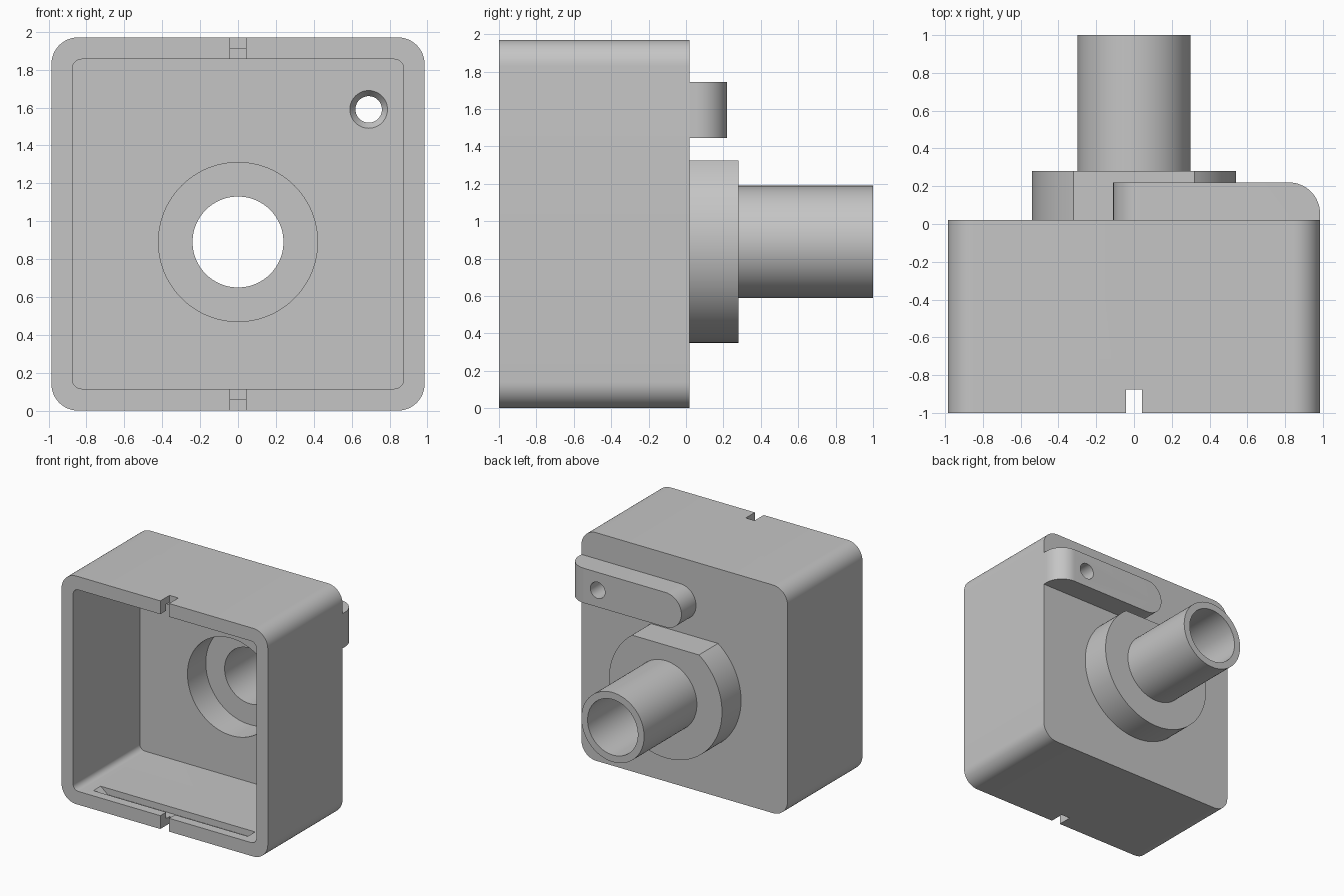
import bpy, bmesh
from math import cos, sin, pi, asin
from mathutils import Vector

if "Cube" in bpy.data.objects:
    bpy.data.objects.remove(bpy.data.objects["Cube"], do_unlink=True)

grey = bpy.data.materials.new("plain grey")
grey.use_nodes = True
GREY = (0.56, 0.56, 0.56, 1)
grey.diffuse_color = GREY
grey.node_tree.nodes["Principled BSDF"].inputs["Base Color"].default_value = GREY


def arc(cx, cy, r, a0, a1, n):
    return [(cx + r * cos(a0 + (a1 - a0) * i / n), cy + r * sin(a0 + (a1 - a0) * i / n))
            for i in range(n + 1)]


def circle(cx, cy, r, n=96):
    return arc(cx, cy, r, 0, 2 * pi, n)[:-1]


def rounded(x0, x1, y0, y1, r):
    q = pi / 2
    return (arc(x1 - r, y1 - r, r, 0, q, 12) + arc(x0 + r, y1 - r, r, q, 2 * q, 12)
            + arc(x0 + r, y0 + r, r, 2 * q, 3 * q, 12) + arc(x1 - r, y0 + r, r, 3 * q, 4 * q, 12))


def rect(x0, x1, y0, y1):
    return [(x0, y0), (x1, y0), (x1, y1), (x0, y1)]


def prism(name, pts, lo, hi, axis="y", scale=1.0):
    """Extrude a closed profile along an axis, optionally scaling the far end."""
    place = (lambda a, b, d: (a, d, b)) if axis == "y" else (lambda a, b, d: (a, b, d))
    mid = sum((Vector(p) for p in pts), Vector((0, 0))) / len(pts)
    far = [mid + (Vector(p) - mid) * scale for p in pts]
    bm = bmesh.new()
    v0 = [bm.verts.new(place(p[0], p[1], lo)) for p in pts]
    v1 = [bm.verts.new(place(p[0], p[1], hi)) for p in far]
    bm.faces.new(v0)
    bm.faces.new(v1[::-1])
    n = len(pts)
    for i in range(n):
        j = (i + 1) % n
        bm.faces.new((v0[i], v1[i], v1[j], v0[j]))
    bmesh.ops.recalc_face_normals(bm, faces=bm.faces)
    mesh = bpy.data.meshes.new(name)
    bm.to_mesh(mesh)
    bm.free()
    mesh.materials.append(grey)
    ob = bpy.data.objects.new(name, mesh)
    bpy.context.collection.objects.link(ob)
    return ob


def select(ob):
    bpy.ops.object.select_all(action="DESELECT")
    bpy.context.view_layer.objects.active = ob
    ob.select_set(True)


def combine(ob, cutter, op="DIFFERENCE"):
    select(ob)
    mod = ob.modifiers.new("cut", "BOOLEAN")
    mod.operation, mod.solver, mod.object = op, "EXACT", cutter
    bpy.ops.object.modifier_apply(modifier=mod.name)
    bpy.data.objects.remove(cutter, do_unlink=True)


W, H, BACK, FLOOR = 0.985, 1.97, 0.02, -0.09
BORE_Z = 0.89
PIN_X, PIN_Z = 0.69, 1.59

# Open-fronted housing
housing = prism("housing", rounded(-W, W, 0, H, 0.14), -1, BACK)
combine(housing, prism("cavity", rounded(-0.875, 0.875, 0.115, H - 0.115, 0.05), -1.2, FLOOR))
combine(housing, prism("recess", circle(0, BORE_Z, 0.42), -0.3, 0.2))
combine(housing, prism("notches", rect(-0.042, 0.042, -0.2, H + 0.2), -1.2, -0.875))

# Latch grooves in the floor and ceiling
for flip in (False, True):
    groove = [(-0.75, 0.125), (0.75, 0.125), (0.67, 0.06), (-0.67, 0.06)]
    if flip:
        groove = [(x, H - z) for x, z in groove]
    combine(housing, prism("groove", groove, -0.92, -0.82))

# Countersunk screw hole
combine(housing, prism("screw_hole", circle(PIN_X, PIN_Z, 0.07, 48), -0.3, 0.3))
combine(housing, prism("countersink", circle(PIN_X, PIN_Z, 0.107, 48), -0.1, -0.05, scale=0.65))

# Round boss with a flat on top
a = asin(0.435 / 0.54)
boss = prism("boss", arc(0, BORE_Z, 0.54, pi - a, 2 * pi + a, 96), BACK, 0.28)
combine(boss, prism("recess", circle(0, BORE_Z, 0.42), -0.2, 0.16))
combine(boss, prism("bore", circle(0, BORE_Z, 0.24), -0.2, 0.5))

# Outlet tube
tube = prism("tube", circle(0, BORE_Z, 0.30), 0.28, 1)
combine(tube, prism("bore", circle(0, BORE_Z, 0.24), 0.1, 1.2))

# Arm: rounded inner end, rounded-over outer end
side = [(-0.3, BACK), (W, BACK)] + arc(W - 0.165, 0.055, 0.165, 0, pi / 2, 16) + [(-0.3, 0.22)]
arm = prism("arm", side, 1.3, 1.9, axis="z")
combine(arm, prism("outline", rounded(-0.11, 1.4, 1.445, 1.745, 0.1499), -0.2, 0.5), "INTERSECT")
combine(arm, prism("screw_hole", circle(PIN_X, PIN_Z, 0.07, 48), -0.3, 0.5))

for ob in (housing, boss, tube, arm):
    select(ob)
    bpy.ops.object.shade_smooth_by_angle(angle=pi / 6)
